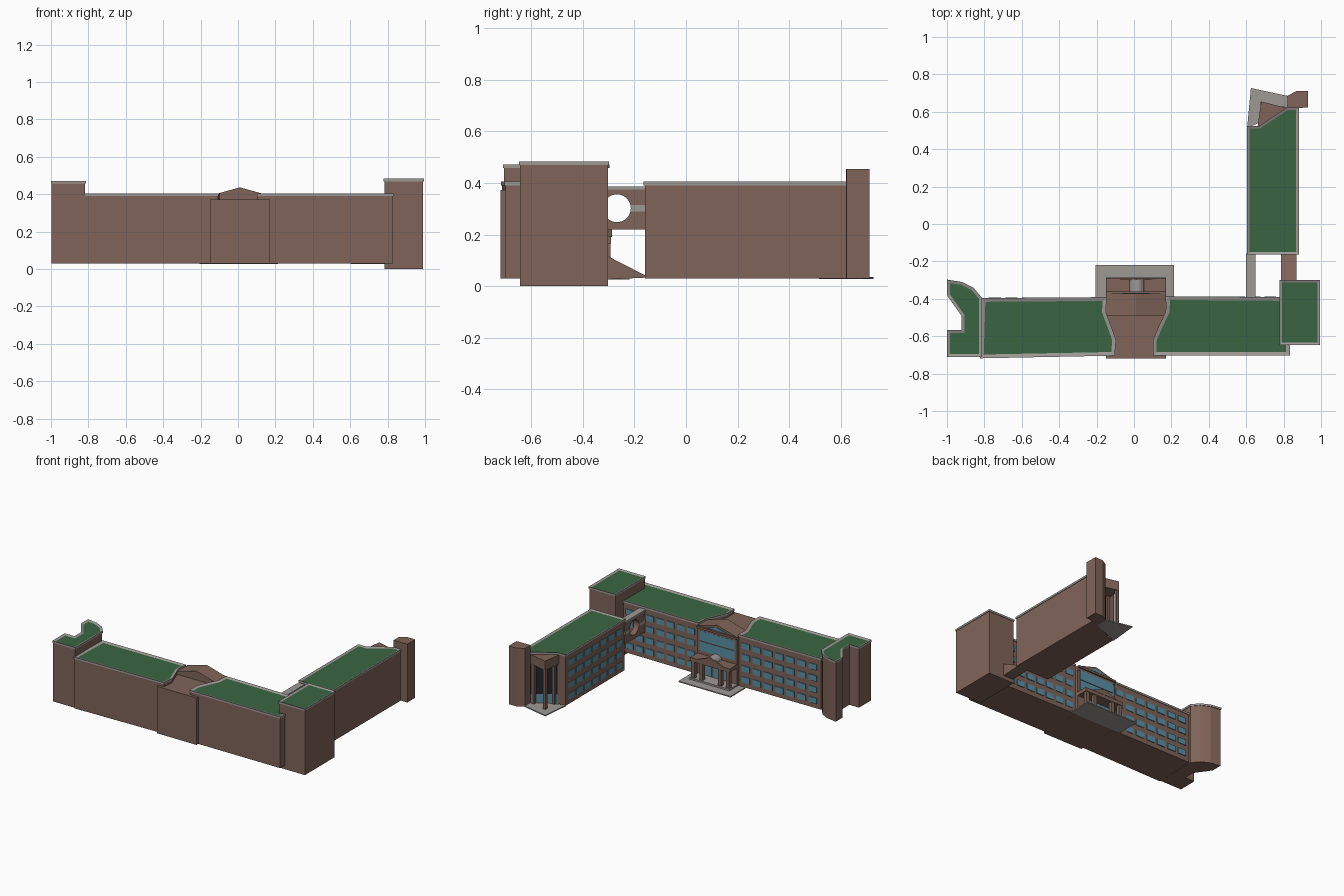
import bpy, bmesh, math
from mathutils import Vector

if "Cube" in bpy.data.objects:
    bpy.data.objects.remove(bpy.data.objects["Cube"])


def material(name, rgb):
    m = bpy.data.materials.new(name)
    m.diffuse_color = (*rgb, 1)
    m.use_nodes = True
    m.node_tree.nodes["Principled BSDF"].inputs["Base Color"].default_value = m.diffuse_color
    return m


BRICK = material("brown_brick", (0.215, 0.127, 0.10))
GREY = material("grey_stone", (0.34, 0.32, 0.30))
GREEN = material("green_roof", (0.042, 0.130, 0.054))
BLUE = material("blue_glass", (0.10, 0.28, 0.38))
DARK = material("dark_glass", (0.013, 0.018, 0.022))


def finish(name, bm, *mats):
    bmesh.ops.recalc_face_normals(bm, faces=bm.faces)
    me = bpy.data.meshes.new(name)
    bm.to_mesh(me)
    bm.free()
    ob = bpy.data.objects.new(name, me)
    for m in mats:
        me.materials.append(m)
    bpy.context.collection.objects.link(ob)
    return ob


def add_prism(bm, pts, lo, hi, axis="z"):
    """Extrude a 2D outline along an axis; returns the far cap."""
    put = {"z": lambda a, b, h: (a, b, h),
           "y": lambda a, b, h: (a, h, b),
           "x": lambda a, b, h: (h, a, b)}[axis]
    low = [bm.verts.new(put(a, b, lo)) for a, b in pts]
    high = [bm.verts.new(put(a, b, hi)) for a, b in pts]
    bm.faces.new(low[::-1])
    n = len(pts)
    for i in range(n):
        j = (i + 1) % n
        bm.faces.new((low[i], low[j], high[j], high[i]))
    return bm.faces.new(high)


def prism(name, pts, lo, hi, mat, axis="z"):
    bm = bmesh.new()
    add_prism(bm, pts, lo, hi, axis)
    return finish(name, bm, mat)


def rect(x0, x1, y0, y1):
    return [(x0, y0), (x1, y0), (x1, y1), (x0, y1)]


def box(name, x0, x1, y0, y1, z0, z1, mat):
    return prism(name, rect(x0, x1, y0, y1), z0, z1, mat)


def grow(pts, d):
    """Mitred outward offset of a counter-clockwise outline."""
    out = []
    for i, p in enumerate(pts):
        p = Vector(p)
        a = (p - Vector(pts[i - 1])).normalized()
        b = (Vector(pts[(i + 1) % len(pts)]) - p).normalized()
        na, nb = Vector((a.y, -a.x)), Vector((b.y, -b.x))
        out.append(tuple(p + (na + nb) * d / (1 + na.dot(nb))))
    return out


def building(name, pts, z0, z1, rim):
    """Brick walls, a grey coping and a sunken green roof."""
    prism(name + "_walls", pts, z0, z1 - 0.014, BRICK)
    bm = bmesh.new()
    top = add_prism(bm, grow(pts, 0.004), z1 - 0.014, z1)
    bmesh.ops.recalc_face_normals(bm, faces=bm.faces)
    bmesh.ops.inset_individual(bm, faces=[top], thickness=rim, depth=-0.006,
                               use_even_offset=True)
    top.material_index = 1
    finish(name + "_coping_and_roof", bm, GREY, GREEN)


def windows(name, axis, face, start, end, cols, rows, w, h, mat=BLUE):
    """Grid of thin glass plates on a wall; axis is the wall normal."""
    bm = bmesh.new()
    step = (end - start) / cols
    for c in range(cols):
        u = start + (c + 0.5) * step
        for z in rows:
            add_prism(bm, rect(u - w / 2, u + w / 2, z - h / 2, z + h / 2),
                      face - 0.003, face + 0.003, axis)
    finish(name, bm, mat)


BASE = 0.03
ROWS = [0.085, 0.165, 0.248, 0.33]

# main wings with curved inner ends
building("left_wing", [(-0.82, -0.714), (-0.107, -0.70), (-0.10, -0.62), (-0.125, -0.55),
                       (-0.155, -0.47), (-0.15, -0.395), (-0.81, -0.40)], BASE, 0.405, 0.02)
building("right_wing", [(0.105, -0.70), (0.83, -0.70), (0.83, -0.395), (0.178, -0.39),
                        (0.173, -0.47), (0.135, -0.55), (0.105, -0.62)], BASE, 0.405, 0.02)
windows("left_wing_windows", "y", -0.395, -0.79, -0.16, 7, ROWS, 0.066, 0.042)
windows("right_wing_windows", "y", -0.39, 0.19, 0.77, 7, ROWS, 0.06, 0.042)

# end towers, the left one with a notch in its outer side
building("left_tower", [(-0.996, -0.706), (-0.818, -0.706), (-0.818, -0.395), (-0.86, -0.345),
                        (-0.92, -0.314), (-0.996, -0.302), (-0.996, -0.38), (-0.918, -0.49),
                        (-0.918, -0.57), (-0.996, -0.57)], BASE, 0.472, 0.016)
building("right_tower", rect(0.782, 0.99, -0.643, -0.303), 0, 0.483, 0.014)

# north wing with a cut corner
building("north_wing", [(0.608, -0.16), (0.877, -0.16), (0.877, 0.62), (0.82, 0.62),
                        (0.67, 0.52), (0.608, 0.52)], BASE, 0.405, 0.014)
windows("north_wing_windows", "x", 0.608, -0.14, 0.50, 7, ROWS, 0.066, 0.042)

# corner entrance of the north wing
prism("stair_tower", [(0.82, 0.62), (0.93, 0.622), (0.93, 0.712), (0.87, 0.712), (0.82, 0.685)],
      BASE, 0.455, BRICK)
prism("corner_canopy", [(0.66, 0.515), (0.82, 0.62), (0.68, 0.655)], 0.32, 0.388, BRICK)
prism("corner_glass", [(0.67, 0.525), (0.673, 0.521), (0.82, 0.619), (0.817, 0.624)],
      0.10, 0.32, DARK)
prism("corner_doors", [(0.67, 0.525), (0.673, 0.521), (0.82, 0.619), (0.817, 0.624)],
      BASE, 0.10, BLUE)
for i, (x, y) in enumerate([(0.686, 0.642), (0.682, 0.545), (0.795, 0.617)]):
    box(f"corner_post_{i}", x - 0.01, x + 0.01, y - 0.01, y + 0.01, BASE, 0.325, BRICK)
prism("corner_paving", [(0.605, 0.515), (0.82, 0.60), (0.82, 0.685), (0.625, 0.727)],
      0.028, 0.036, GREY)

# centre block with a gabled rear bay
box("centre_block", -0.15, 0.17, -0.72, -0.375, BASE, 0.372, BRICK)
prism("centre_gable", [(-0.15, 0.36), (0.17, 0.36), (0.17, 0.392), (0.01, 0.437), (-0.15, 0.392)],
      -0.49, -0.372, BRICK, "y")
prism("gable_cornice", [(-0.15, 0.378), (0.17, 0.378), (0.17, 0.392), (-0.15, 0.392)],
      -0.38, -0.362, BRICK, "y")
prism("gable_glass", [(-0.07, 0.398), (0.09, 0.398), (0.01, 0.42)], -0.376, -0.369, BLUE, "y")
windows("hall_windows", "y", -0.374, -0.135, 0.155, 1, [0.252, 0.328], 0.28, 0.068)
windows("hall_doors", "y", -0.374, -0.10, 0.12, 3, [0.11], 0.06, 0.12)

# entrance portico
box("forecourt_paving", -0.205, 0.215, -0.39, -0.22, 0.026, 0.034, GREY)
box("portico_step", -0.15, 0.17, -0.375, -0.285, 0.03, 0.046, GREY)
for i, x in enumerate([-0.13, -0.065, 0.085, 0.15]):
    box(f"portico_column_{i}", x - 0.013, x + 0.013, -0.319, -0.293, 0.045, 0.17, BRICK)
box("portico_beam", -0.15, 0.17, -0.375, -0.29, 0.165, 0.192, BRICK)
prism("portico_gable", [(-0.10, 0.19), (0.12, 0.19), (0.01, 0.232)], -0.30, -0.288, BRICK, "y")
arch = [(0.015 + 0.04 * math.cos(math.pi * k / 10), 0.19 + 0.036 * math.sin(math.pi * k / 10))
        for k in range(11)]
prism("portico_barrel_roof", arch, -0.375, -0.30, GREY, "y")

# link wall with a round opening
link = box("link_wall", 0.605, 0.645, -0.40, -0.155, 0.22, 0.375, BRICK)
band = box("link_band", 0.600, 0.650, -0.39, -0.158, 0.29, 0.315, GREY)
box("link_coping", 0.600, 0.650, -0.395, -0.158, 0.375, 0.386, GREY)
circle = [(-0.268 + 0.054 * math.cos(math.tau * k / 32), 0.302 + 0.054 * math.sin(math.tau * k / 32))
          for k in range(32)]
cutter = prism("opening_cutter", circle, 0.55, 0.70, BRICK, "x")
cutter.hide_render = True
cutter.hide_viewport = True
cutter.display_type = "WIRE"
for ob in (link, band):
    mod = ob.modifiers.new("opening", "BOOLEAN")
    mod.operation = "DIFFERENCE"
    mod.solver = "EXACT"
    mod.object = cutter

# ramp between the right tower and the north wing
prism("ramp", [(-0.305, 0.026), (-0.155, 0.033), (-0.155, 0.04), (-0.305, 0.117)],
      0.785, 0.868, BRICK, "x")
